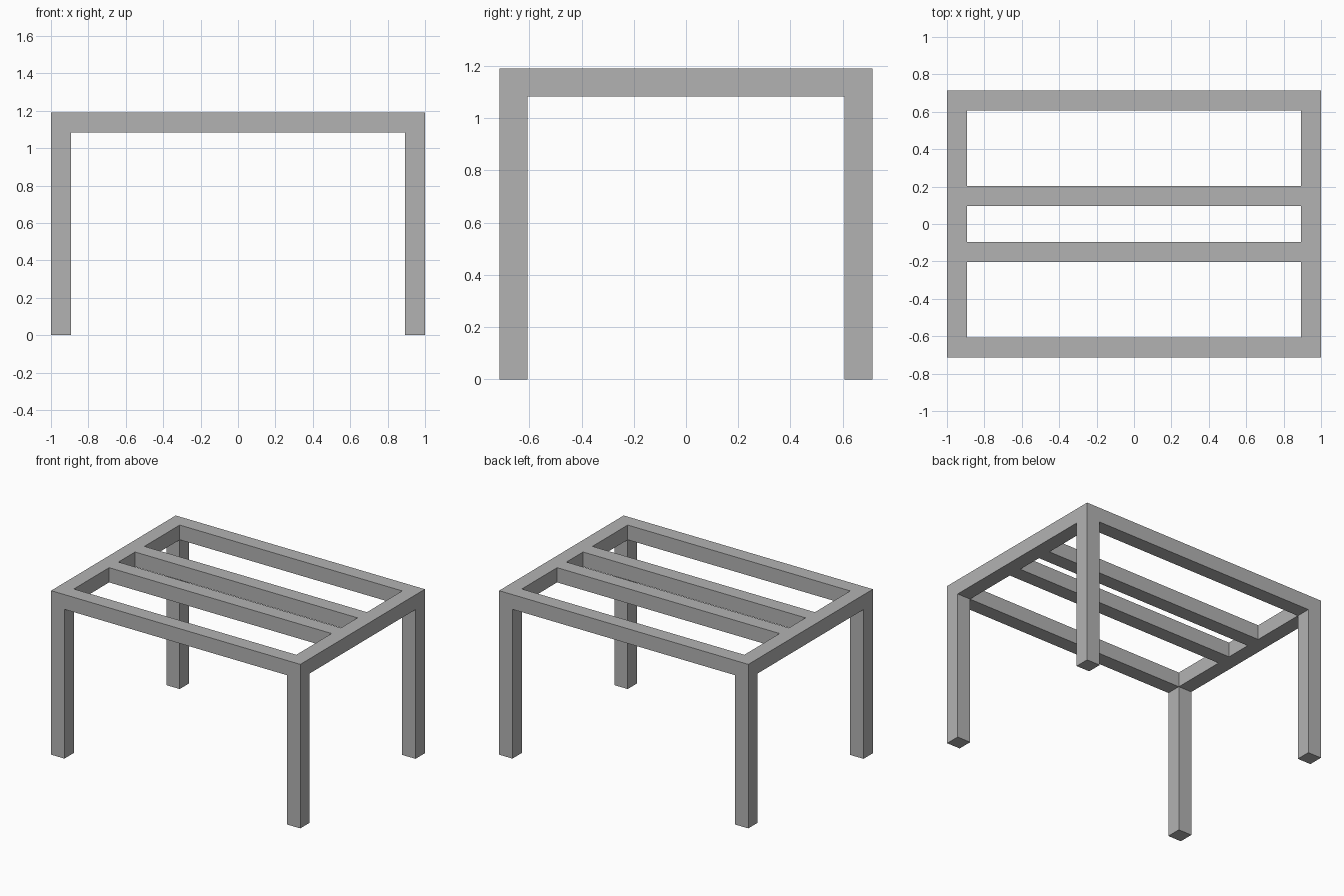
import bpy

cube = bpy.data.objects.get("Cube")
if cube:
    bpy.data.objects.remove(cube, do_unlink=True)

GREY = (0.45, 0.45, 0.45, 1.0)
grey = bpy.data.materials.new("plain grey")
grey.use_nodes = True
grey.diffuse_color = GREY
grey.node_tree.nodes["Principled BSDF"].inputs["Base Color"].default_value = GREY

BAR = 0.107                       # square bar thickness
HALF_X, HALF_Y, HEIGHT = 1.0, 0.714, 1.19
LEG_X, LEG_Y = HALF_X - BAR / 2, HALF_Y - BAR / 2
RAIL_Z = HEIGHT - BAR / 2
LEG_HEIGHT = HEIGHT - BAR
INNER_X = 2 * (HALF_X - BAR)
SLAT_Y = (HALF_Y - BAR) / 3 - BAR / 2


def bar(name, size, location):
    bpy.ops.mesh.primitive_cube_add(size=1, location=location)
    obj = bpy.context.object
    obj.name = name
    obj.scale = size
    bpy.ops.object.transform_apply(location=False, rotation=False, scale=True)
    obj.data.materials.append(grey)
    return obj


# Legs, standing under the frame corners
for side, sx in (("left", 1), ("right", -1)):
    for end, sy in (("front", -1), ("back", 1)):
        bar(f"{end}_{side}_leg", (BAR, BAR, LEG_HEIGHT),
            (sx * LEG_X, sy * LEG_Y, LEG_HEIGHT / 2))
    # Side rails run the full depth
    bar(f"{side}_rail", (BAR, 2 * HALF_Y, BAR), (sx * LEG_X, 0, RAIL_Z))

# Front and back rails, and the two slats, fit between the side rails
for end, sy in (("front", -1), ("back", 1)):
    bar(f"{end}_rail", (INNER_X, BAR, BAR), (0, sy * LEG_Y, RAIL_Z))
    bar(f"{end}_slat", (INNER_X, BAR, BAR), (0, sy * SLAT_Y, RAIL_Z))
